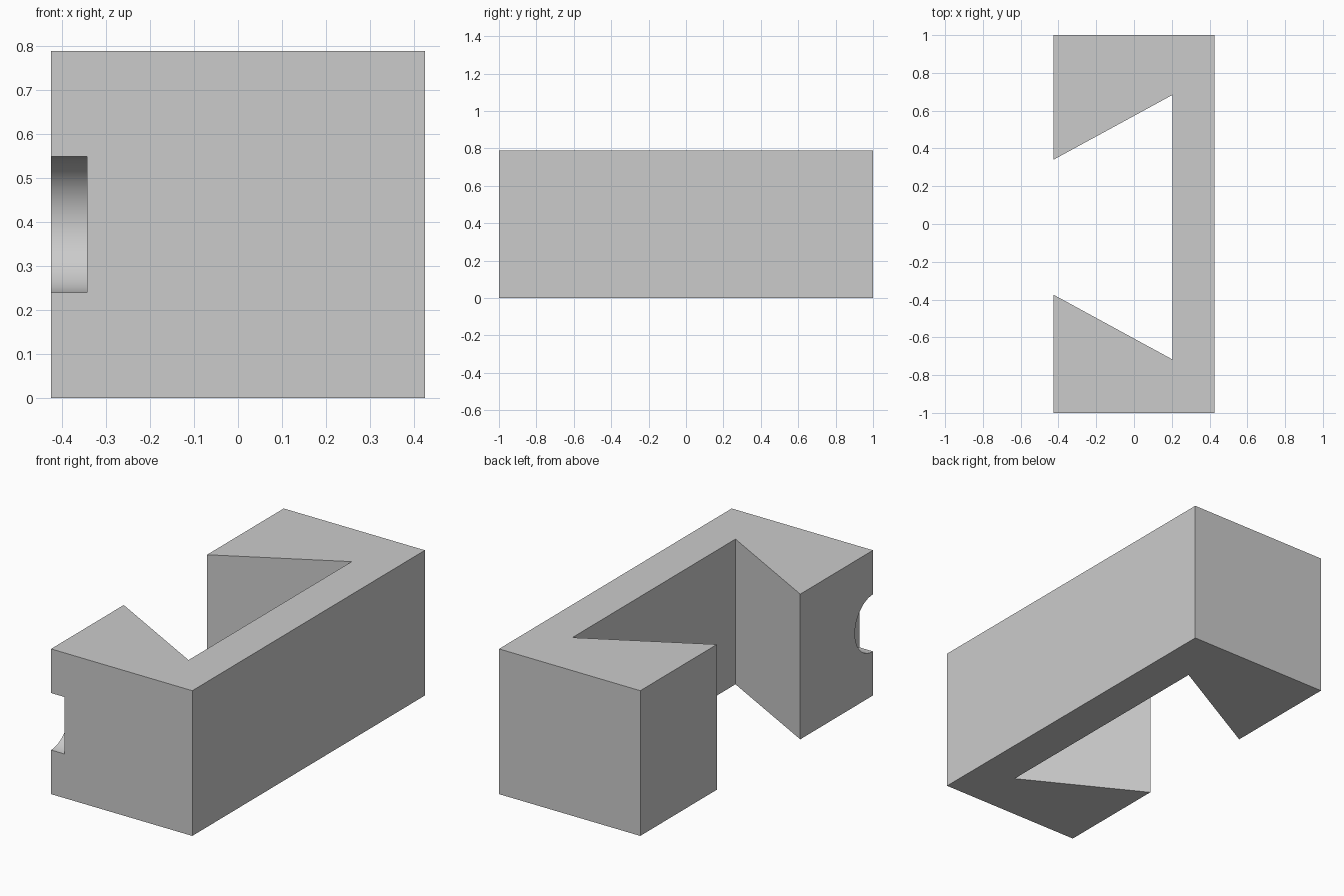
import bpy, bmesh, math

cube = bpy.data.objects.get("Cube")
if cube:
    bpy.data.objects.remove(cube, do_unlink=True)

HALF_WIDTH, HALF_LENGTH, HEIGHT = 0.425, 1.0, 0.79
SLOT_FLOOR = 0.205            # x of the flat wall of the dovetail slot
SLOT_CENTRE = -0.017          # slot sits slightly off the middle
MOUTH, ROOT = 0.358, 0.701    # half openings of the slot
NOTCH_RADIUS, NOTCH_DEPTH, NOTCH_Z = 0.155, 0.082, 0.395

# Single grey material
grey = bpy.data.materials.new("plain grey")
grey.use_nodes = True
colour = (0.6, 0.6, 0.6, 1)
grey.diffuse_color = colour
grey.node_tree.nodes["Principled BSDF"].inputs["Base Color"].default_value = colour

# Block with dovetail slot: plan profile extruded upwards
profile = [
    (-HALF_WIDTH, -HALF_LENGTH), (HALF_WIDTH, -HALF_LENGTH),
    (HALF_WIDTH, HALF_LENGTH), (-HALF_WIDTH, HALF_LENGTH),
    (-HALF_WIDTH, SLOT_CENTRE + MOUTH), (SLOT_FLOOR, SLOT_CENTRE + ROOT),
    (SLOT_FLOOR, SLOT_CENTRE - ROOT), (-HALF_WIDTH, SLOT_CENTRE - MOUTH),
]
bm = bmesh.new()
base = bm.faces.new([bm.verts.new((x, y, 0)) for x, y in profile])
top = bmesh.ops.extrude_face_region(bm, geom=[base])["geom"]
bmesh.ops.translate(bm, vec=(0, 0, HEIGHT),
                    verts=[v for v in top if isinstance(v, bmesh.types.BMVert)])
bmesh.ops.recalc_face_normals(bm, faces=bm.faces)
mesh = bpy.data.meshes.new("dovetail_block")
bm.to_mesh(mesh)
bm.free()
block = bpy.data.objects.new("dovetail_block", mesh)
bpy.context.collection.objects.link(block)
mesh.materials.append(grey)

# Half-round notch in the front corner, cut by a cylinder lying along x
reach = 0.3
bpy.ops.mesh.primitive_cylinder_add(
    vertices=64, radius=NOTCH_RADIUS, depth=reach,
    location=(-HALF_WIDTH + NOTCH_DEPTH - reach / 2, -HALF_LENGTH, NOTCH_Z),
    rotation=(0, math.pi / 2, 0))
cutter = bpy.context.object
cutter.name = "notch_cutter"
cutter.data.materials.append(grey)
cutter.hide_render = True

cut = block.modifiers.new("notch", 'BOOLEAN')
cut.operation, cut.solver, cut.object = 'DIFFERENCE', 'EXACT', cutter
bpy.ops.object.select_all(action='DESELECT')
block.select_set(True)
bpy.context.view_layer.objects.active = block
bpy.ops.object.modifier_apply(modifier=cut.name)
bpy.data.objects.remove(cutter, do_unlink=True)
bpy.ops.object.shade_smooth_by_angle(angle=math.radians(30))
